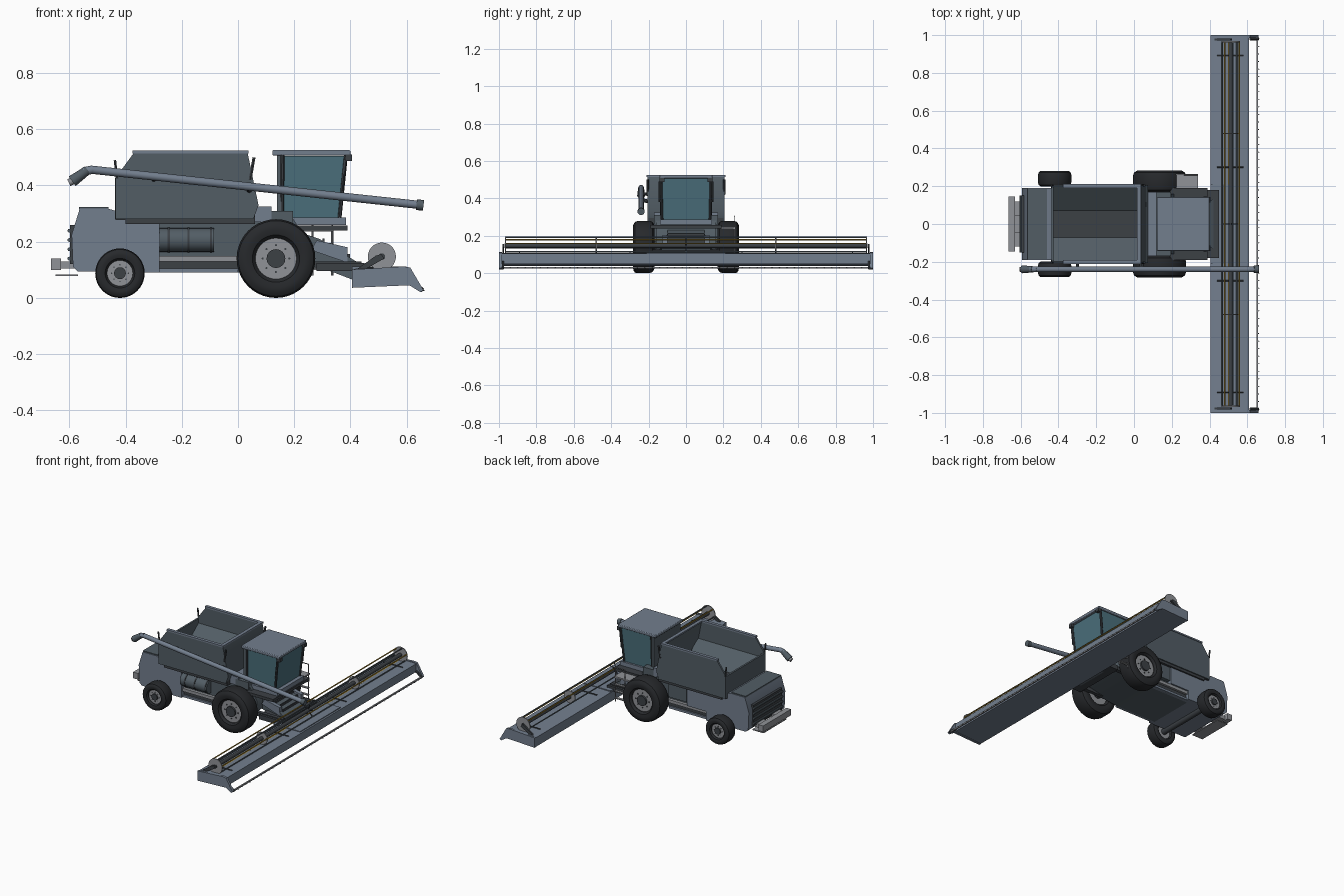
import bpy, bmesh, math
from mathutils import Vector

if "Cube" in bpy.data.objects:
    bpy.data.objects.remove(bpy.data.objects["Cube"])


def material(name, r, g, b):
    m = bpy.data.materials.new(name)
    m.diffuse_color = (r, g, b, 1)
    m.use_nodes = True
    m.node_tree.nodes["Principled BSDF"].inputs["Base Color"].default_value = m.diffuse_color
    return m


BLUE = material("body_blue", 0.17, 0.21, 0.27)
DARK = material("dark_panel", 0.085, 0.11, 0.13)
BLACK = material("rubber", 0.02, 0.022, 0.025)
STEEL = material("steel", 0.28, 0.29, 0.31)
GLASS = material("glass", 0.07, 0.16, 0.2)
YELLOW = material("reel_yellow", 0.4, 0.25, 0.03)
FRAME = material("frame", 0.045, 0.052, 0.06)


def finish(name, bm, mat):
    bmesh.ops.recalc_face_normals(bm, faces=bm.faces)
    me = bpy.data.meshes.new(name)
    bm.to_mesh(me)
    bm.free()
    me.materials.append(mat)
    ob = bpy.data.objects.new(name, me)
    bpy.context.collection.objects.link(ob)
    return ob


def loft(name, loops, mat):
    """Closed solid through equal-length point loops."""
    bm = bmesh.new()
    rings = [[bm.verts.new(p) for p in lp] for lp in loops]
    n = len(rings[0])
    for a, b in zip(rings, rings[1:]):
        for i in range(n):
            j = (i + 1) % n
            bm.faces.new((a[i], a[j], b[j], b[i]))
    bm.faces.new(rings[0])
    bm.faces.new(rings[-1][::-1])
    return finish(name, bm, mat)


def prism(name, pts, y0, y1, mat):
    return loft(name, [[(x, y, z) for x, z in pts] for y in (y0, y1)], mat)


def box(name, x0, x1, y0, y1, z0, z1, mat, bevel=0):
    ob = prism(name, [(x0, z0), (x1, z0), (x1, z1), (x0, z1)], y0, y1, mat)
    if bevel:
        mod = ob.modifiers.new("bevel", 'BEVEL')
        mod.width, mod.segments = bevel, 2
    return ob


def rod(name, p, q, r, mat, n=12, r2=None):
    p, q = Vector(p), Vector(q)
    rot = (q - p).to_track_quat('Z', 'Y')
    ring = [Vector((math.cos(i * math.tau / n), math.sin(i * math.tau / n), 0)) for i in range(n)]
    return loft(name, [[c + rot @ (v * s) for v in ring] for c, s in ((p, r), (q, r2 or r))], mat)


def lathe(name, prof, cx, cy, cz, mat, n=40):
    """Revolve a closed (radius, y) profile about the y axis."""
    bm = bmesh.new()
    rings = []
    for k in range(n):
        a = k * math.tau / n
        rings.append([bm.verts.new((cx + r * math.cos(a), cy + y, cz + r * math.sin(a))) for r, y in prof])
    for k in range(n):
        a, b = rings[k], rings[(k + 1) % n]
        for i in range(len(prof)):
            j = (i + 1) % len(prof)
            bm.faces.new((a[i], a[j], b[j], b[i]))
    return finish(name, bm, mat)


# Wheels and axles
def wheel(name, x, R, y, w, s):
    cy = s * y
    half = [(0.52, 0.34), (0.6, 0.46), (0.74, 0.5), (0.86, 0.48), (0.96, 0.4), (1.0, 0.25)]
    prof = [(r * R, t * w) for r, t in half] + [(r * R, -t * w) for r, t in half[::-1]]
    lathe(name + "_tyre", prof, x, cy, R, BLACK)
    rod(name + "_rim", (x, cy - s * .3 * w, R), (x, cy + s * .3 * w, R), R * .53, STEEL, 32)
    rod(name + "_hub", (x, cy, R), (x, cy + s * .4 * w, R), R * .24, FRAME, 16)
    for i in range(8):
        a = i * math.tau / 8
        bx, bz = x + R * .34 * math.cos(a), R + R * .34 * math.sin(a)
        rod(name + "_bolt", (bx, cy, bz), (bx, cy + s * .33 * w, bz), R * .03, FRAME, 6)


for s, side in ((-1, "right"), (1, "left")):
    wheel("front_wheel_" + side, 0.135, 0.14, 0.226, 0.116, s)
    wheel("rear_wheel_" + side, -0.42, 0.088, 0.24, 0.083, s)
rod("front_axle", (.135, -.2, .14), (.135, .2, .14), .03, FRAME)
rod("rear_axle", (-.42, -.22, .088), (-.42, .22, .088), .02, FRAME)

# Chassis and lower body
prism("lower_body", [(-.3, .09), (0, .09), (.1, .1), (.25, .13), (.25, .2), (.19, .29), (-.3, .29)], -.16, .16, DARK)
prism("rear_housing", [(-.57, .094), (-.28, .09), (-.28, .265), (-.435, .285), (-.435, .31), (-.465, .318),
                       (-.563, .318), (-.592, .225), (-.587, .11)], -.19, .19, BLUE)
box("rear_deck_lip", -.565, -.46, -.185, .185, .315, .324, DARK)
for s in (-1, 1):
    box("chassis_beam", -.33, .44, s * .14, s * .165, .105, .13, FRAME)
    box("side_strip", -.33, .02, s * .16, s * .18, .13, .15, STEEL)
    box("lower_skirt", -.3, .0, s * .15, s * .175, .09, .105, BLUE)
    box("under_tank_rail", -.4, .06, s * .16, s * .2, .263, .282, FRAME)
box("left_side_panel", -.28, -.14, .16, .19, .15, .265, BLUE)
box("left_front_panel", -.135, .0, .16, .185, .17, .265, DARK)
rod("fuel_cylinder", (-.28, -.165, .206), (-.085, -.165, .206), .042, DARK, 24)
for x in (-.25, -.18, -.1):
    rod("cylinder_strap", (x, -.165, .206), (x + .008, -.165, .206), .045, FRAME, 24)
box("engine_deck", .03, .12, -.17, .17, .27, .325, BLUE)
box("cab_rear_base", .1, .195, -.17, .17, .26, .31, DARK)

# Rear straw outlet and spreader
box("outlet_recess", -.597, -.57, -.15, .15, .12, .26, FRAME)
for i in range(4):
    z = .14 + i * .033
    rod("outlet_bar", (-.6, -.15, z), (-.6, .15, z), .007, DARK, 8)
box("spreader_beam", -.665, -.63, -.145, .145, .1, .14, STEEL)
for s in (-1, 1):
    box("spreader_arm", -.635, -.58, s * .045, s * .12, .105, .13, STEEL)
box("spreader_shelf", -.65, -.57, -.12, .12, .078, .084, STEEL)

# Grain tank: open hopper
TANK = [(-.435, .28), (-.435, .428), (-.37, .517), (.034, .517), (.073, .33), (.055, .28)]
for s in (-1, 1):
    prism("tank_side", TANK, s * .195, s * .207, DARK)
    box("tank_rim", -.375, .038, s * .19, s * .211, .514, .524, BLUE)
    loft("hopper_slope", [[(x, s * .197, .4), (x, s * .07, .3), (x, s * .07, .29), (x, s * .197, .285)]
                          for x in (-.43, .05)], DARK)
    rod("rear_tank_post", (-.43, s * .205, .425), (-.438, s * .205, .49), .005, FRAME, 6)
    rod("front_tank_post", (.043, s * .205, .42), (.057, s * .205, .5), .006, FRAME, 6)
box("tank_floor", -.435, .06, -.2, .2, .278, .302, FRAME)
box("tank_rear_wall", -.437, -.425, -.2, .2, .28, .428, DARK)
prism("tank_front_wall", [(.022, .517), (.034, .517), (.073, .33), (.055, .28), (.043, .28), (.06, .33)], -.2, .2, DARK)
box("tank_front_rim", .016, .038, -.2, .2, .514, .524, BLUE)

# Cab
def rect(x0, x1, y, z):
    return [(x0, -y, z), (x1, -y, z), (x1, y, z), (x0, y, z)]


loft("cab_glass", [rect(.145, .36, .127, .28), rect(.15, .383, .134, .505)], GLASS)
box("cab_roof", .122, .4, -.142, .142, .507, .526, BLUE, .004)
box("cab_base", .14, .385, -.14, .14, .26, .287, BLUE)
box("cab_rear_wall", .138, .155, -.138, .138, .28, .508, DARK)
for s in (-1, 1):
    rod("front_pillar", (.361, s * .128, .28), (.384, s * .134, .508), .007, FRAME, 8)
    rod("rear_pillar", (.155, s * .13, .28), (.158, s * .135, .508), .008, FRAME, 8)
    box("mirror", .385, .405, s * .115, s * .142, .488, .51, FRAME)
    rod("wiper_rail", (.372, s * .142, .38), (.384, s * .142, .49), .004, FRAME, 6)
box("cab_platform", .19, .39, -.19, .19, .24, .258, FRAME)

# Access platform with railing on the left
box("access_platform", .19, .34, .18, .265, .236, .246, STEEL)
for x in (.265, .335):
    rod("platform_post", (x, .258, .19), (x, .258, .305), .003, STEEL, 6)
    rod("ladder_rail", (x, .258, .08), (x, .258, .24), .004, STEEL, 6)
rod("handrail", (.265, .258, .305), (.335, .258, .305), .003, STEEL, 6)
for z in (.1, .145, .19):
    box("ladder_step", .265, .335, .25, .266, z, z + .006, STEEL)

# Feeder house
loft("feeder_house", [[(.2, -.1, .14), (.2, .1, .14), (.2, .1, .24), (.2, -.1, .24)],
                      [(.29, -.1, .11), (.29, .1, .11), (.29, .1, .21), (.29, -.1, .21)],
                      [(.42, -.13, .06), (.42, .13, .06), (.42, .13, .13), (.42, -.13, .13)]], DARK)
for s in (-1, 1):
    prism("feeder_cheek", [(.26, .17), (.39, .125), (.39, .18), (.28, .205)], s * .1, s * .125, BLUE)
for i in range(4):
    x = .3 + i * .03
    z = .206 - i * .0185
    box("feeder_rib", x, x + .008, -.1, .1, z - .01, z + .006, FRAME)
box("feeder_mount", .28, .45, -.18, .18, .095, .125, FRAME)

# Header with cutter bar
HEAD = [(.405, .038), (.61, .05), (.61, .104), (.59, .107), (.42, .105), (.405, .098)]
prism("header_body", HEAD, -.99, .99, BLUE)
box("header_centre_cap", .405, .6, -.21, .21, .1, .111, BLUE)
for s in (-1, 1):
    prism("header_end", [(.405, .036), (.61, .045), (.65, .02), (.66, .028), (.613, .108), (.59, .112), (.405, .101)],
          s * .984, s, BLUE)
    prism("reel_arm", [(.42, .1), (.45, .1), (.52, .14), (.51, .156), (.49, .15)], s * .972, s * .982, FRAME)
    rod("divider_tip", (.615, s * .98, .06), (.658, s * .98, .026), .008, FRAME, 8)
box("cutter_bar", .648, .657, -.99, .99, .024, .033, STEEL)
for i in range(50):
    y = -.98 + i * .04
    rod("cutter_finger", (.652, y, .028), (.664, y, .026), .004, FRAME, 5, .001)

# Reel
RX, RZ = .512, .147
rod("reel_shaft", (RX, -.97, RZ), (RX, .97, RZ), .012, FRAME)
for y in (-.965, -.48, .48, .965):
    rod("reel_disc", (RX, y - .003, RZ), (RX, y + .003, RZ), .05 if abs(y) > .9 else .04, STEEL, 28)
for i in range(6):
    a = math.radians(15 + 60 * i)
    x, z = RX + .046 * math.cos(a), RZ + .046 * math.sin(a)
    rod("reel_bat", (x, -.965, z), (x, .965, z), .004, YELLOW if i % 2 == 0 else DARK, 6)
    for y in (-.48, 0, .48):
        rod("reel_spoke", (RX, y, RZ), (x, y, z), .003, FRAME, 6)
for y in (-.89, -.3, .3, .89):
    rod("reel_bracket", (.44, y, .108), (.58, y, .108), .004, FRAME, 6)

# Unloading auger along the right side
AY = -.24
rod("auger_tube", (-.52, AY, .456), (.645, AY, .331), .0145, BLUE, 20)
rod("auger_collar", (.635, AY, .332), (.66, AY, .329), .019, DARK, 20)
rod("auger_elbow", (-.515, AY, .457), (-.55, AY, .45), .015, BLUE, 16)
rod("auger_spout", (-.535, AY, .455), (-.59, AY, .415), .016, DARK, 16, .021)
rod("auger_lip", (-.57, AY, .425), (-.602, AY, .41), .013, STEEL, 12)
rod("auger_cradle", (-.3, -.2, .42), (-.3, AY, .428), .008, FRAME, 8)
rod("auger_support", (.04, -.19, .38), (.04, AY, .393), .01, FRAME, 8)

# Smooth round parts while keeping hard edges
bpy.ops.object.select_all(action='SELECT')
bpy.context.view_layer.objects.active = bpy.data.objects["auger_tube"]
bpy.ops.object.shade_smooth_by_angle(angle=math.radians(35))
